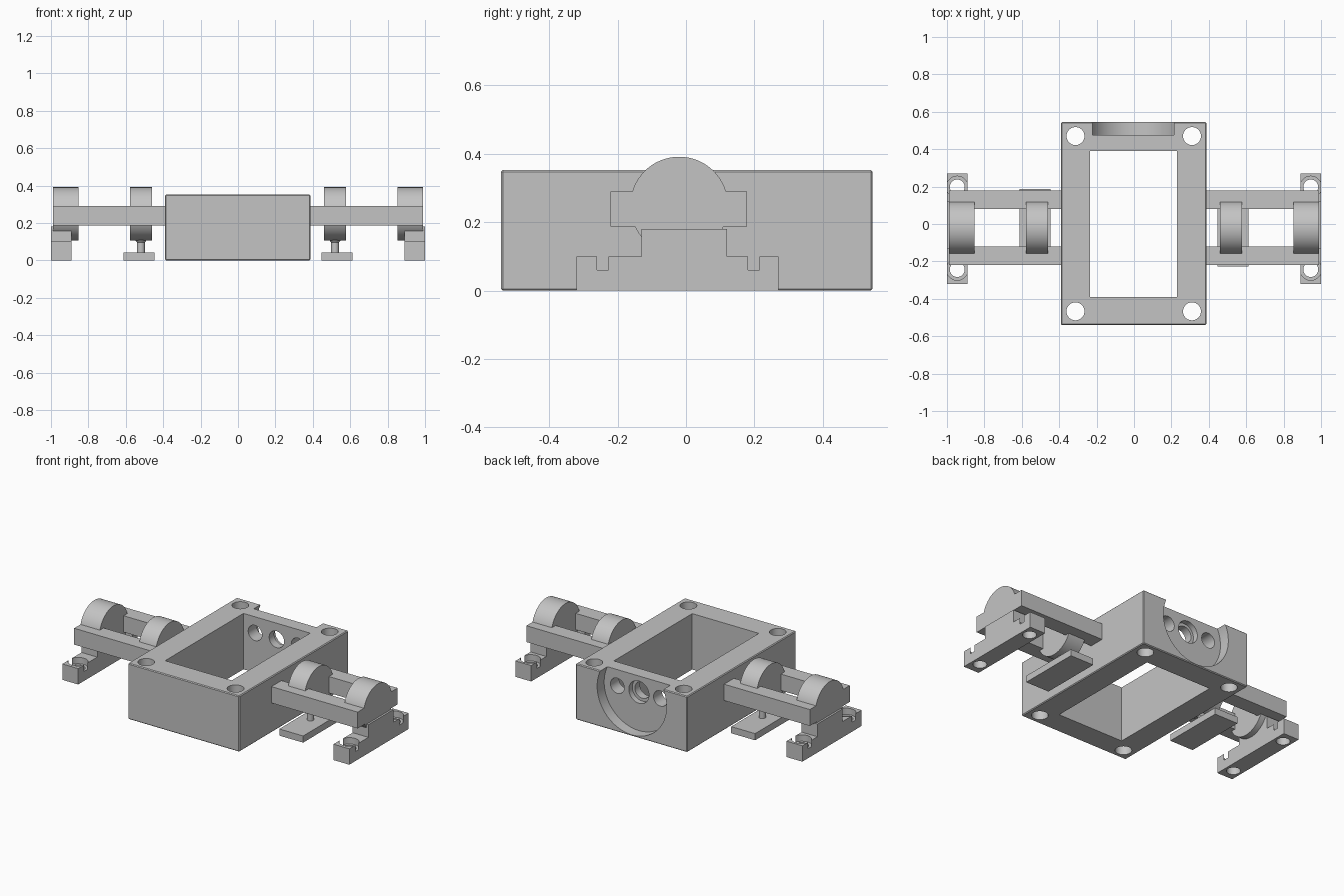
import bpy
import bmesh
import math
from mathutils import Matrix, Vector

old = bpy.data.objects.get("Cube")
if old:
    bpy.data.objects.remove(old, do_unlink=True)

grey = bpy.data.materials.new("plain grey")
grey.use_nodes = True
grey.diffuse_color = (0.55, 0.55, 0.55, 1)
grey.node_tree.nodes["Principled BSDF"].inputs["Base Color"].default_value = (0.55, 0.55, 0.55, 1)

AXIS_Y, AXIS_Z = -0.02, 0.248   # shaft centre line
BORE = 0.081


def finish(name, bm):
    bmesh.ops.recalc_face_normals(bm, faces=bm.faces)
    mesh = bpy.data.meshes.new(name)
    bm.to_mesh(mesh)
    bm.free()
    mesh.materials.append(grey)
    ob = bpy.data.objects.new(name, mesh)
    bpy.context.collection.objects.link(ob)
    return ob


def box(name, x, y, z):
    bm = bmesh.new()
    bmesh.ops.create_cube(bm, size=1)
    for v in bm.verts:
        v.co = Vector((r[0] + (c + 0.5) * (r[1] - r[0]) for c, r in zip(v.co, (x, y, z))))
    return finish(name, bm)


def cylinder(name, centre, radius, length, axis="Z", top_radius=None):
    bm = bmesh.new()
    bmesh.ops.create_cone(bm, cap_ends=True, segments=64, radius1=radius,
                          radius2=top_radius or radius, depth=length)
    turn = {"X": Matrix.Rotation(math.pi / 2, 4, "Y"),
            "Y": Matrix.Rotation(math.pi / 2, 4, "X"), "Z": Matrix()}[axis]
    bm.transform(Matrix.Translation(centre) @ turn)
    return finish(name, bm)


def activate(ob):
    bpy.ops.object.select_all(action="DESELECT")
    ob.select_set(True)
    bpy.context.view_layer.objects.active = ob


def apply_modifier(ob, kind, **settings):
    mod = ob.modifiers.new(kind, kind)
    for key, value in settings.items():
        setattr(mod, key, value)
    activate(ob)
    bpy.ops.object.modifier_apply(modifier=mod.name)


def cut(ob, *cutters):
    for c in cutters:
        apply_modifier(ob, "BOOLEAN", operation="DIFFERENCE", solver="EXACT", object=c)
        bpy.data.objects.remove(c, do_unlink=True)


def smooth(ob):
    activate(ob)
    bpy.ops.object.shade_smooth_by_angle(angle=math.radians(30))


# Central frame: open box with a shaft bore, screw holes and a motor seat
frame = box("frame", (-0.39, 0.387), (-0.54, 0.545), (0, 0.352))
apply_modifier(frame, "BEVEL", width=0.005, segments=1)
cut(frame, box("cutter", (-0.235, 0.23), (-0.39, 0.39), (-1, 1)),
    cylinder("cutter", (0, AXIS_Y, AXIS_Z), BORE, 2, "X"))
for x in (-0.313, 0.31):
    for y in (-0.467, 0.47):
        cut(frame, cylinder("cutter", (x, y, 0.2), 0.048, 1))

# Round seat in the back wall, with a stepped centre hole and two side holes
cut(frame, cylinder("cutter", (-0.004, 0.575, 0.25), 0.242, 0.2, "Y"),
    cylinder("cutter", (-0.004, 0.5, 0.25), 0.07, 0.12, "Y"),
    cylinder("cutter", (-0.004, 0.45, 0.25), 0.052, 0.3, "Y"),
    cylinder("cutter", (0.146, 0.45, 0.25), 0.048, 0.3, "Y"),
    cylinder("cutter", (-0.154, 0.45, 0.25), 0.048, 0.3, "Y"))
smooth(frame)


def span(side, a, b):
    return tuple(sorted((side * a, side * b)))


for side, word in ((1, "left"), (-1, "right")):
    # Pair of rails
    for place, y in (("front", (-0.22, -0.12)), ("back", (0.08, 0.178))):
        box(f"{word}_{place}_rail", span(side, 0.38, 0.988), y, (0.187, 0.29))

    # Two bearing rings
    for place, (a, b) in (("inner", (0.46, 0.578)), ("outer", (0.853, 0.988))):
        centre = (side * (a + b) / 2, AXIS_Y, AXIS_Z)
        ring = cylinder(f"{word}_{place}_bearing", centre, 0.143, b - a, "X")
        cut(ring, cylinder("cutter", centre, BORE, 1, "X"))
        smooth(ring)

    # Stepped mounting foot with counterbored screw holes
    bm = bmesh.new()
    outline = [(-0.32, 0), (0.27, 0), (0.27, 0.1), (0.12, 0.1),
               (0.12, 0.18), (-0.13, 0.18), (-0.13, 0.1), (-0.32, 0.1)]
    face = bm.faces.new([bm.verts.new((side * 0.89, y, z)) for y, z in outline])
    grown = bmesh.ops.extrude_face_region(bm, geom=[face])["geom"]
    bmesh.ops.translate(bm, vec=(side * 0.11, 0, 0),
                        verts=[g for g in grown if isinstance(g, bmesh.types.BMVert)])
    foot = finish(f"{word}_foot", bm)
    for y in (-0.243, 0.198):
        cut(foot, cylinder("cutter", (side * 0.945, y, 0.11), 0.0575, 0.1),
            cylinder("cutter", (side * 0.945, y, 0.05), 0.04, 0.3))
    cut(foot, cylinder("cutter", (side, AXIS_Y, AXIS_Z), BORE, 1, "X"))
    smooth(foot)

    # Rest pad on a thin post under the inner bearing
    reach = (-0.227, 0.17) if side > 0 else (-0.21, 0.188)
    box(f"{word}_pad", span(side, 0.447, 0.613), reach, (0, 0.042))
    x = side * 0.519
    smooth(cylinder(f"{word}_post", (x, AXIS_Y, 0.09), 0.021, 0.11))
    smooth(cylinder(f"{word}_post_collar", (x, AXIS_Y, 0.104), 0.021, 0.016, "Z", 0.034))
